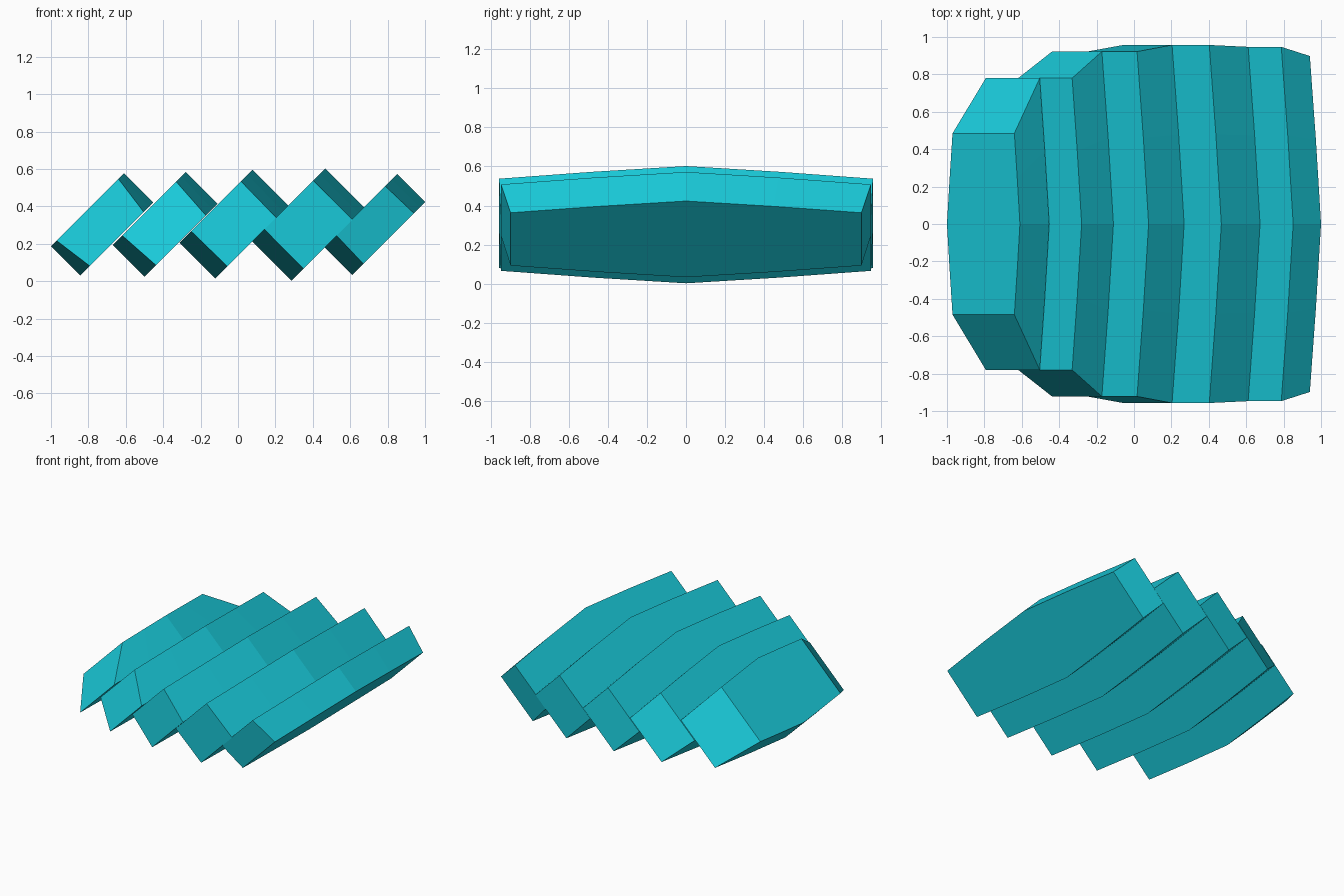
import bpy, bmesh

if "Cube" in bpy.data.objects:
    bpy.data.objects.remove(bpy.data.objects["Cube"])

cyan = bpy.data.materials.new("cyan")
cyan.diffuse_color = (0.01, 0.6, 0.71, 1)
cyan.use_nodes = True
cyan.node_tree.nodes["Principled BSDF"].inputs["Base Color"].default_value = cyan.diffuse_color


def half_width(y):
    # each slab narrows away from the ridge at y = 0
    y = abs(y)
    return 0.195 - 0.055 * y - 0.013 * y * y


def slab(name, cx, cz, t, y_up, y_low):
    """Slab tilted 45 degrees; y_up / y_low are half lengths of its two broad faces."""
    bm = bmesh.new()
    rings = []
    for f in (-1, -0.5, 0, 0.5, 1):
        yu, yl = f * y_up, f * y_low
        hu, hl = half_width(yu), half_width(yl)
        rings.append([bm.verts.new(p) for p in (
            (cx - hu, yu, cz - hu), (cx + hu, yu, cz + hu),
            (cx + t + hl, yl, cz - t + hl), (cx + t - hl, yl, cz - t - hl))])
    for a, b in zip(rings, rings[1:]):
        for i in range(4):
            j = (i + 1) % 4
            bm.faces.new((a[i], a[j], b[j], b[i]))
    bm.faces.new(rings[0])
    bm.faces.new(rings[-1])
    bmesh.ops.recalc_face_normals(bm, faces=bm.faces)
    mesh = bpy.data.meshes.new(name)
    bm.to_mesh(mesh)
    bm.free()
    mesh.materials.append(cyan)
    bpy.context.collection.objects.link(bpy.data.objects.new(name, mesh))


# overlapping slabs: centre of upper face (x, z), thickness step, half lengths
slab("slab_1", -0.805, 0.382, 0.157, 0.485, 0.78)
slab("slab_2", -0.475, 0.388, 0.170, 0.78, 0.922)
slab("slab_3", -0.117, 0.400, 0.190, 0.922, 0.957)
slab("slab_4", 0.272, 0.407, 0.210, 0.957, 0.947)
slab("slab_5", 0.656, 0.377, 0.149, 0.947, 0.898)
